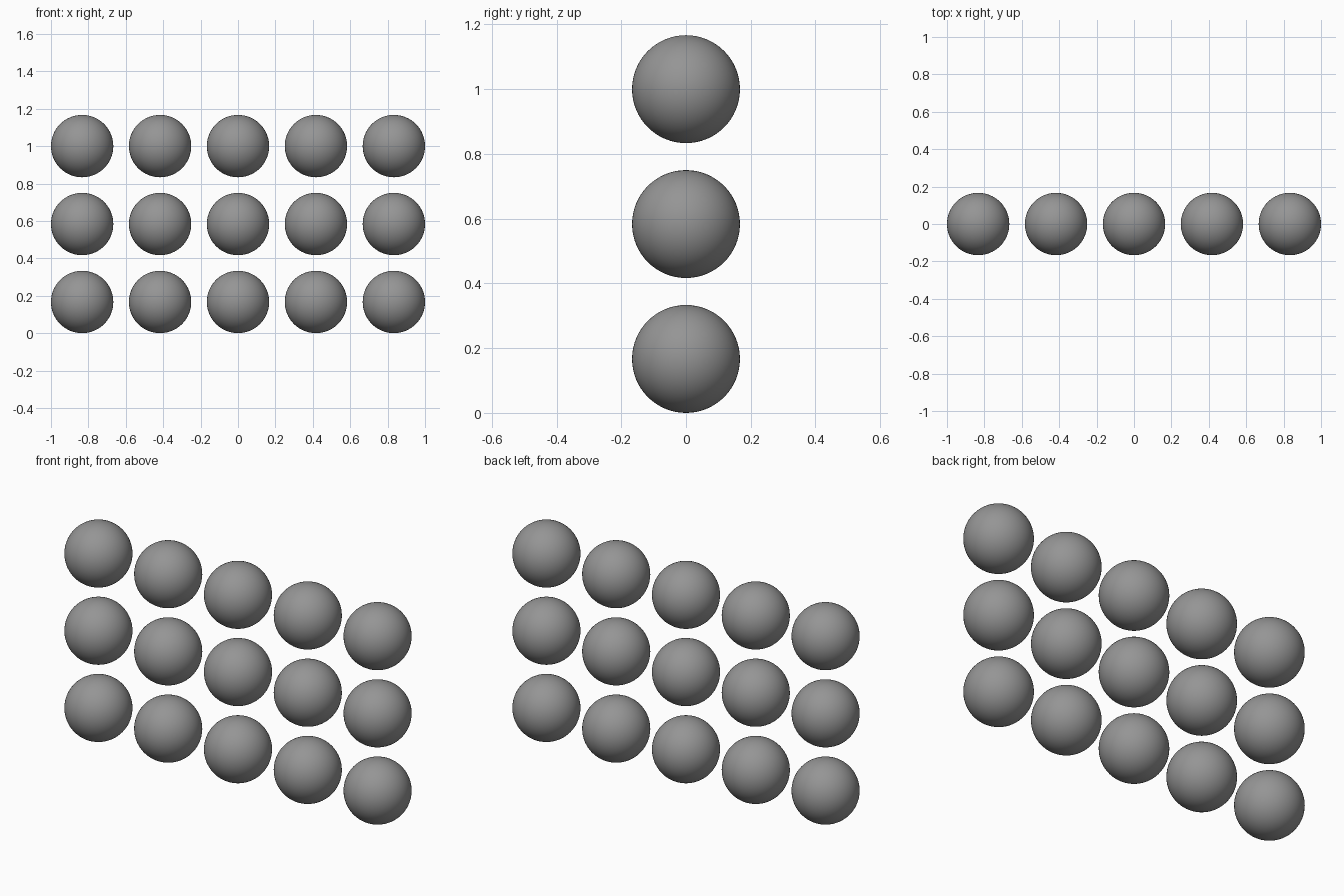
import bpy

if "Cube" in bpy.data.objects:
    bpy.data.objects.remove(bpy.data.objects["Cube"])

RADIUS = 1 / 6
SPACING = 5 / 12
COLUMNS, ROWS = 5, 3

# Dark grey shared by all balls
dark_grey = bpy.data.materials.new("dark_grey")
dark_grey.diffuse_color = (0.3, 0.3, 0.3, 1)
dark_grey.use_nodes = True
dark_grey.node_tree.nodes["Principled BSDF"].inputs["Base Color"].default_value = dark_grey.diffuse_color


def add_ball(col, row):
    x = (col - (COLUMNS - 1) / 2) * SPACING
    z = RADIUS + row * SPACING
    bpy.ops.mesh.primitive_uv_sphere_add(
        segments=64, ring_count=32, radius=RADIUS, location=(x, 0, z))
    ball = bpy.context.object
    ball.name = f"ball_row{row + 1}_column{col + 1}"
    ball.data.materials.append(dark_grey)
    bpy.ops.object.shade_smooth()


# Upright grid of separate smooth balls
for row in range(ROWS):
    for col in range(COLUMNS):
        add_ball(col, row)
